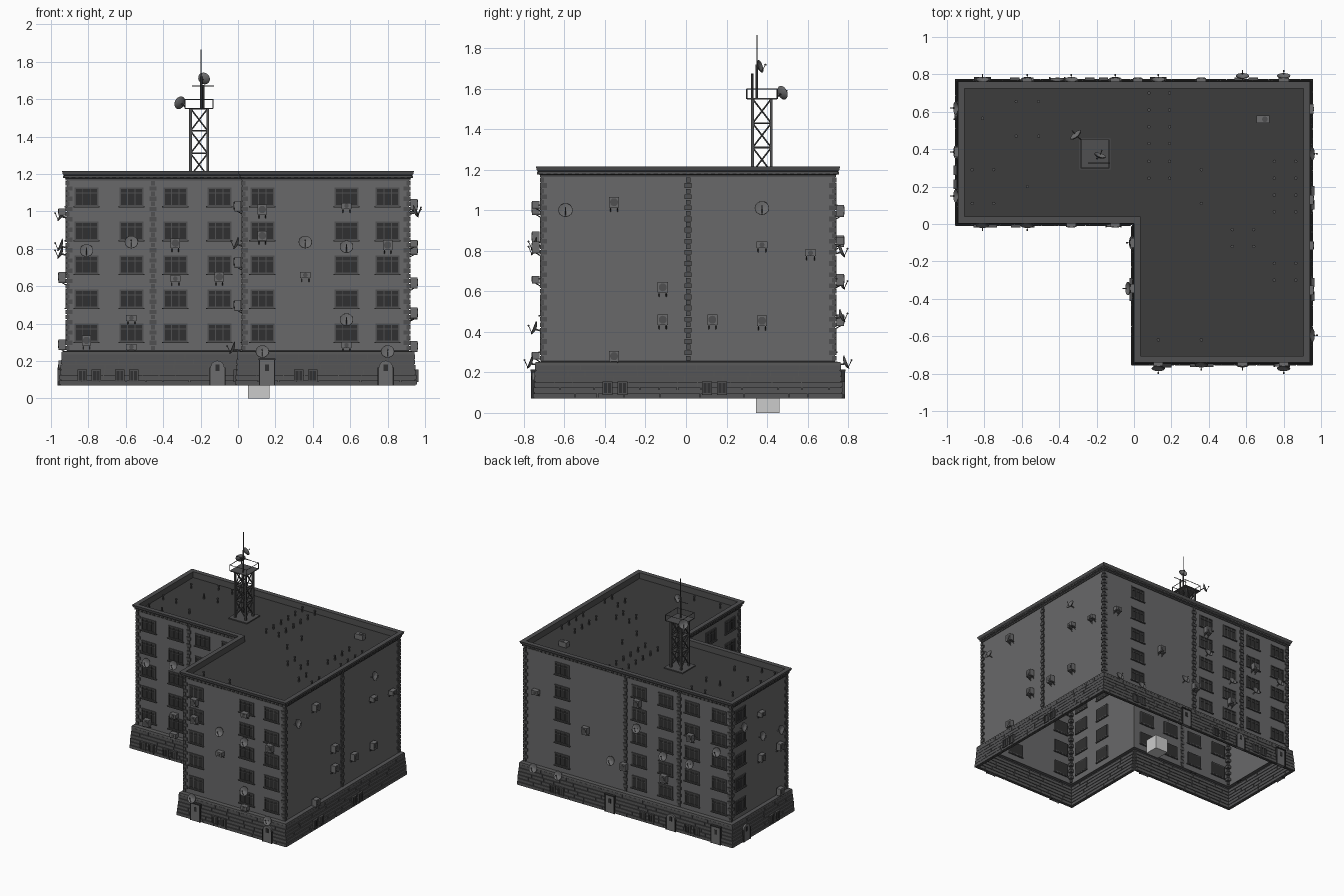
import bpy, bmesh, math, random
from mathutils import Vector, Matrix

if "Cube" in bpy.data.objects:
    bpy.data.objects.remove(bpy.data.objects["Cube"])
random.seed(4)

def mat(name, g):
    m = bpy.data.materials.new(name)
    m.diffuse_color = (g, g, g * 1.02, 1)
    m.use_nodes = True
    m.node_tree.nodes["Principled BSDF"].inputs["Base Color"].default_value = m.diffuse_color
    return m
WALL, BASE, ROOF = mat("wall_grey", .14), mat("base_grey", .09), mat("roof_grey", .045)
TRIM, GLASS, METAL = mat("trim_grey", .08), mat("glass_dark", .03), mat("metal_grey", .15)

def finish(bm, name, material=None, smooth=False):
    me = bpy.data.meshes.new(name)
    bm.to_mesh(me)
    bm.free()
    ob = bpy.data.objects.new(name, me)
    bpy.context.collection.objects.link(ob)
    if material:
        me.materials.append(material)
    if smooth:
        for p in me.polygons:
            p.use_smooth = True
        me.set_sharp_from_angle(angle=math.radians(35))
    return ob

def box(bm, c, s):
    bmesh.ops.create_cube(bm, size=1, matrix=Matrix.Translation(c) @ Matrix.Diagonal((*s, 1)))

def rod(bm, p, q, r, n=6):
    p, q = Vector(p), Vector(q)
    d = q - p
    m = Matrix.Translation((p + q) / 2) @ d.to_track_quat('Z', 'Y').to_matrix().to_4x4()
    bmesh.ops.create_cone(bm, cap_ends=True, segments=n, radius1=r, radius2=r, depth=d.length, matrix=m)

def loft(bm, rings):
    vs = [[bm.verts.new(p) for p in r] for r in rings]
    n = len(vs[0])
    for a, b in zip(vs, vs[1:]):
        for i in range(n):
            j = (i + 1) % n
            bm.faces.new((a[i], a[j], b[j], b[i]))
    return vs

# L-shaped footprint; sides: 0 wing front, 1 inner, 2 front, 3 right, 4 back, 5 left
P = [Vector(p) for p in ((-.915, .03), (.025, .03), (.025, -.715), (.915, -.715), (.915, .735), (-.915, .735))]
N = []
for i in range(6):
    d = (P[(i + 1) % 6] - P[i]).normalized()
    N.append(Vector((d.y, -d.x)))

def outline(d):
    return [P[i] + (N[i] + N[i - 1]) * d for i in range(6)]

def ring(d, z):
    return [(p.x, p.y, z) for p in outline(d)]

def at(side, a, z, d):
    """Point on a wall: a along it in world units, d outwards."""
    p, n = P[side], N[side]
    return Vector((a, p.y + n.y * d, z)) if abs(n.y) > .5 else Vector((p.x + n.x * d, a, z))

def sbox(bm, side, a, z, w, h, d0, d1):
    t = d1 - d0
    s = (w, t, h) if abs(N[side].y) > .5 else (t, w, h)
    box(bm, at(side, a, z, (d0 + d1) / 2), s)

def span(side, d):
    o = outline(d)
    k = 0 if abs(N[side].y) > .5 else 1
    return sorted((o[side][k], o[(side + 1) % 6][k]))

# Shells: open-bottomed plinth, walls, cornice with roof
bm = bmesh.new()
loft(bm, [ring(*p) for p in ((.034, .07), (.024, .235), (.03, .235), (.027, .25), (0, .255))])
finish(bm, "plinth", BASE)
bm = bmesh.new()
loft(bm, [ring(0, .25), ring(0, 1.17)])
finish(bm, "walls", WALL)
bm = bmesh.new()
loft(bm, [ring(*p) for p in ((0, 1.165), (.006, 1.165), (.006, 1.175), (.014, 1.18), (.014, 1.192),
                             (.022, 1.2), (.026, 1.217), (-.01, 1.217), (-.01, 1.17))])
for s in range(6):
    lo, hi = span(s, 0)
    k = int((hi - lo) / .035)
    for i in range(k):
        sbox(bm, s, lo + (hi - lo) * (i + .5) / k, 1.185, .015, .014, 0, .02)
finish(bm, "cornice", TRIM)
bm = bmesh.new()
bm.faces.new([bm.verts.new(p) for p in ring(-.01, 1.17)])
finish(bm, "roof", ROOF)

# Rusticated plinth blocks
bm = bmesh.new()
for c in range(6):
    z, d1 = .085 + c * .0275, .041 - c * .0022
    for s in range(6):
        a, hi = span(s, d1)
        while a < hi - .002:
            w = random.uniform(.08, .24)
            if hi - a - w < .06:
                w = hi - a
            sbox(bm, s, a + w / 2, z, w - .004, .0235, .015, d1)
            a += w
finish(bm, "plinth_blocks", BASE)

# Quoins at outer corners and as wall strips
bm = bmesh.new()
for i in range(33):
    z, w = .27 + i * .0275, (.036 if i % 2 else .022)
    for k in (0, 2, 3, 4, 5):
        c = P[k] + (N[k] + N[k - 1]) * (.007 - w / 2)
        box(bm, (c.x, c.y, z), (w, w, .023))
    for s, a in ((0, -.455), (3, .01), (4, -.455), (4, .02)):
        sbox(bm, s, a, z, w, .023, -.004, .008)
finish(bm, "quoins", TRIM)

# Windows
frames, panes = bmesh.new(), bmesh.new()

def window(s, a, z, w, h, d, bars):
    sbox(panes, s, a, z, w, h, d - .012, d + .002)
    for k in (-1, 1):
        sbox(frames, s, a + k * w / 2, z, .008, h + .008, d - .012, d + .007)
        sbox(frames, s, a, z + k * h / 2, w + .008, .008, d - .012, d + .007)
    for b in range(1, bars):
        sbox(frames, s, a - w / 2 + w * b / bars, z, .005, h, d - .01, d + .005)
    if bars > 2:
        sbox(frames, s, a, z + h * .22, w, .005, d - .01, d + .005)
        sbox(frames, s, a, z - h / 2 - .006, w + .02, .007, d - .01, d + .012)

BAYS = {0: (-.81, -.57, -.335, -.1), 1: (-.345, -.59), 2: (.13, .58, .8),
        4: (.58, -.1, -.335, -.57, -.81), 5: (.62,)}
for s, bays in BAYS.items():
    for a in bays:
        for f in range(5):
            window(s, a, .351 + f * .1815, .12, .092, 0, 3)
LOW = {0: (-.795, -.595), 1: (-.35,), 2: (.3625,), 3: (-.35, .14), 4: (-.6, .6, -.2), 5: (.25,)}
for s, mids in LOW.items():
    for a in mids:
        for k in (-.037, .037):
            window(s, a + k, .122, .042, .058, .042, 2)
finish(frames, "window_frames", TRIM)
finish(panes, "window_panes", GLASS)

# Doors, square or round-headed
bm, fr = bmesh.new(), bmesh.new()
for s, a, arch in ((2, .155, 0), (0, -.11, 1), (2, .79, 1), (4, .13, 0), (4, -.41, 1), (4, -.81, 0), (5, .6, 1)):
    top = .165 if arch else .205
    sbox(bm, s, a, (.07 + top) / 2, .074, top - .07, .02, .046)
    if arch:
        rod(bm, at(s, a, top, .02), at(s, a, top, .046), .037, 20)
    else:
        sbox(fr, s, a, .209, .09, .008, .02, .052)
    for k in (-1, 1):
        sbox(fr, s, a + k * .04, (.07 + top) / 2, .007, top - .07, .02, .05)
    sbox(fr, s, a, .165, .022, .035, .04, .048)
finish(bm, "doors", METAL)
finish(fr, "door_trim", GLASS)

# Air conditioners: (side, along, height, large?)
bm, fans = bmesh.new(), bmesh.new()
AC = [(2, .13, 1.01, 1), (2, .58, 1.03, 0), (0, -.335, .83, 1), (2, .13, .87, 1), (2, .8, .82, 1),
      (0, -.335, .64, 0), (0, -.1, .65, 1), (2, .36, .66, 0), (0, -.57, .43, 0), (0, -.81, .31, 1),
      (0, -.57, .275, 0), (2, .58, .285, 0), (3, -.355, 1.04, 1), (3, -.115, .62, 1), (3, -.115, .46, 1),
      (3, .13, .46, 1), (3, .375, .455, 1), (3, -.355, .28, 1), (3, .375, .83, 0), (3, .615, .79, 0),
      (4, -.1, 1.0, 1), (4, -.57, .85, 1), (4, .36, .66, 1), (4, -.335, .46, 1), (4, .8, .85, 0),
      (4, .02, .46, 1), (5, .385, .65, 1), (5, .15, .65, 1), (5, .15, .29, 1), (5, .385, 1.0, 0),
      (1, -.1, 1.03, 1), (1, -.1, .73, 1), (1, -.345, .5, 1)]
for s, a, z, big in AC:
    w, h = (.05, .052) if big else (.055, .032)
    sbox(bm, s, a, z, w, h, .008, .045)
    rod(fans, at(s, a, z, .045), at(s, a, z, .048), h * .38, 14)
    for k in (-1, 1):
        sbox(fans, s, a + k * w * .35, z - h / 2 - .003, .005, .006, 0, .045)
        rod(fans, at(s, a + k * w * .35, z - h / 2 - .02, 0), at(s, a + k * w * .35, z - h / 2, .035), .0025, 4)
box(bm, (.69, .56, 1.19), (.07, .04, .04))
rod(fans, (.7, .56, 1.21), (.7, .56, 1.213), .015, 14)
finish(bm, "air_conditioners", METAL)
finish(fans, "air_conditioner_fans", TRIM)

# Satellite dishes
bm = bmesh.new()

def dish(c, n, r):
    n = Vector(n).normalized()
    m = Matrix.Translation(c) @ n.to_track_quat('Z', 'Y').to_matrix().to_4x4()
    prof = ((.05, -.012), (.5, -.009), (.85, -.003), (1, .002), (.97, .004), (.5, -.005), (.05, -.009))
    loft(bm, [[m @ Vector((r * k * math.cos(t * math.pi / 10), r * k * math.sin(t * math.pi / 10), z))
               for t in range(20)] for k, z in prof])
    rod(bm, m @ Vector((0, -r * .8, 0)), m @ Vector((0, 0, .03)), .0018, 4)
    rod(bm, m @ Vector((0, 0, .025)), m @ Vector((0, 0, .034)), .004, 6)

for s, a, z in ((0, -.81, .79), (0, -.57, .835), (2, .36, .835), (2, .58, .81), (2, .58, .42), (2, .13, .25),
                (2, .8, .25), (3, -.595, 1.0), (3, .375, 1.01), (4, .8, .25), (4, .58, .25), (4, .13, .48),
                (4, -.1, .8), (4, -.335, .64), (4, -.57, .64), (4, -.81, .8), (5, .62, .98), (5, .385, .82),
                (5, .15, .78), (1, -.1, .83), (1, -.345, .27)):
    o = .055 if z < .3 else .035
    dish(at(s, a, z, o), (N[s].x, N[s].y, .4), .036)
    rod(bm, at(s, a, z - .015, 0), at(s, a, z - .008, o - .008), .004)
dish((-.31, .475, 1.58), (-.6, .7, .3), .036)
dish((-.182, .365, 1.71), (.25, .75, .25), .033)
finish(bm, "satellite_dishes", METAL, True)

# Lattice tower, platform, railing and mast
bm = bmesh.new()
X, Y, H = -.208, .375, .046
C = [(X - H, Y - H), (X + H, Y - H), (X + H, Y + H), (X - H, Y + H)]
for i in range(4):
    p, q = C[i], C[(i + 1) % 4]
    box(bm, (*p, 1.36), (.014, .014, .38))
    for k in range(3):
        z0, z1 = 1.19 + k * .12, 1.31 + k * .12
        rod(bm, (*p, z0), (*q, z1), .004)
        rod(bm, (*q, z0), (*p, z1), .004)
        rod(bm, (*p, z1), (*q, z1), .004)
box(bm, (X, Y, 1.174), (.165, .165, .008))
box(bm, (X, Y, 1.551), (.15, .15, .006))
R = .075
C = [(X - R, Y - R), (X + R, Y - R), (X + R, Y + R), (X - R, Y + R)]
for i in range(4):
    rod(bm, (*C[i], 1.55), (*C[i], 1.6), .003)
    rod(bm, (*C[i], 1.598), (*C[(i + 1) % 4], 1.598), .0025)
rod(bm, (-.197, .35, 1.55), (-.197, .35, 1.72), .006, 8)
rod(bm, (-.197, .35, 1.7), (-.197, .35, 1.866), .003)
rod(bm, (-.185, .327, 1.55), (-.185, .327, 1.675), .005, 8)
rod(bm, (-.245, .327, 1.67), (-.128, .327, 1.67), .003)
rod(bm, (-.197, .35, 1.7), (-.185, .36, 1.708), .004)
rod(bm, (X - R, Y + R, 1.56), (-.303, .468, 1.575), .004)
finish(bm, "roof_tower", TRIM)

# Roof vent pipes
bm = bmesh.new()
vents = [(x, y) for xs, ys in (((-.63, -.51), (.655, .47)), ((-.865, -.75), (.29, .11)),
         ((.08, .19), (.7, .61, .52, .43, .335, .245)), ((.36,), (.29, .11)),
         ((.75, .865), (.335, .245, .155, .065, -.21, -.3)), ((.525, .64), (-.03, -.12)),
         ((.13, .36), (-.62,)), ((-.81,), (.565,)), ((-.57,), (.2,))) for x in xs for y in ys]
for x, y in vents:
    rod(bm, (x, y, 1.165), (x, y, 1.2), .006, 8)
    rod(bm, (x, y, 1.2), (x, y, 1.208), .009, 8)
finish(bm, "roof_vents", TRIM)

# Loose pale block under the building
bm = bmesh.new()
box(bm, (.11, .403, .0575), (.115, .115, .115))
finish(bm, "footing_block")
